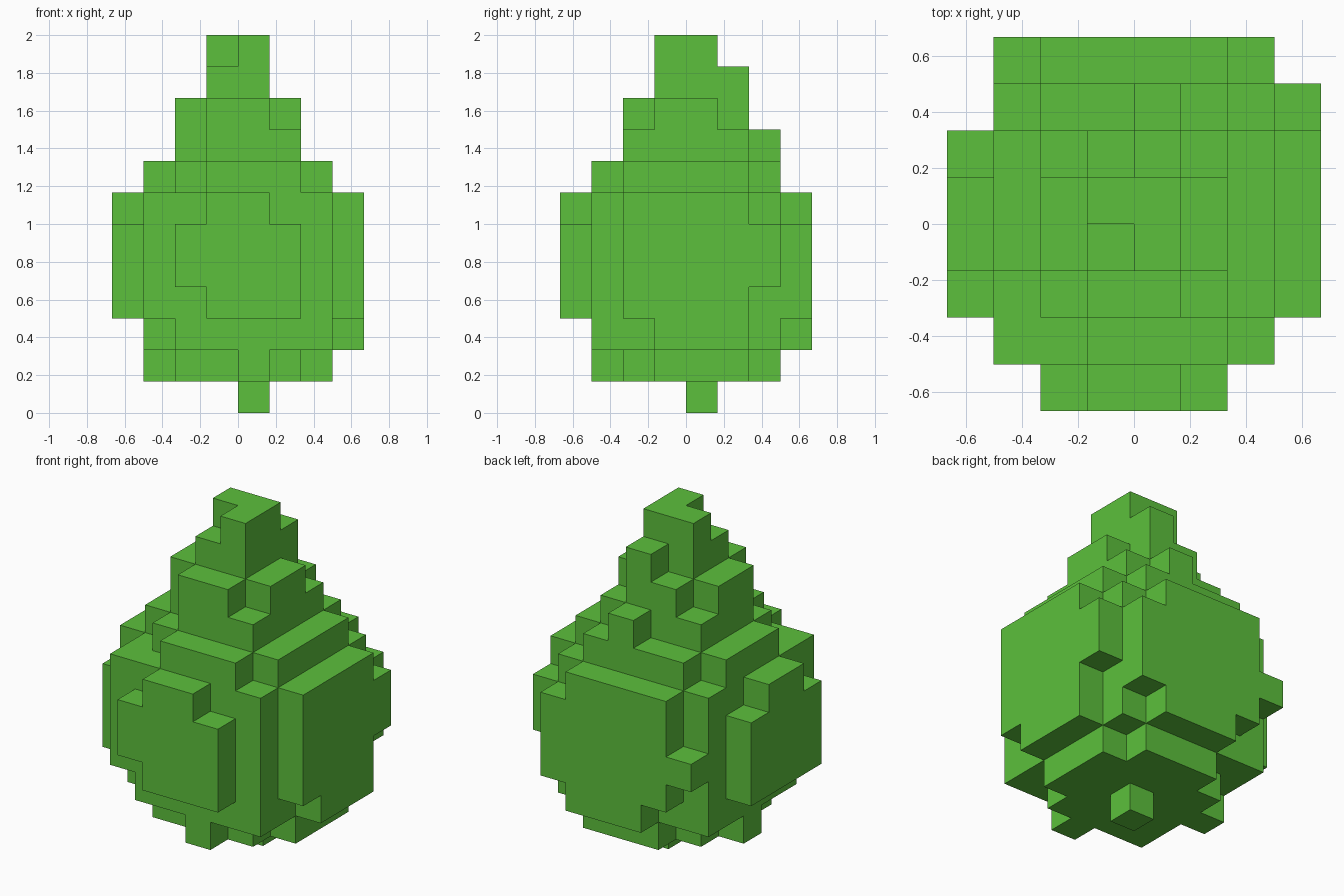
import bpy
import bmesh
from mathutils import Vector

UNIT = 2 / 12  # edge of one cube

default_cube = bpy.data.objects.get("Cube")
if default_cube:
    bpy.data.objects.remove(default_cube, do_unlink=True)

# One flat colour
leaf_green = bpy.data.materials.new("leaf_green")
leaf_green.use_nodes = True
leaf_green.diffuse_color = (0.107, 0.527, 0.045, 1)
leaf_green.node_tree.nodes["Principled BSDF"].inputs["Base Color"].default_value = leaf_green.diffuse_color

parts = {}


def block(part, xs, ys, zs):
    """Fill a box of cubes; each range is (start, end) on the cube grid."""
    cells = parts.setdefault(part, set())
    cells.update((x, y, z) for x in range(*xs) for y in range(*ys) for z in range(*zs))


def tier(part, zs, rows):
    """Stack rows of cubes; each row is (y range, x range)."""
    for ys, xs in rows:
        block(part, xs, ys, zs)


def panel(part, axis, depth, rows):
    """One-cube-thick side plate; each row is (z range, span along the side)."""
    layer = (depth, depth + 1)
    for zs, span in rows:
        if axis == "x":
            block(part, layer, span, zs)
        else:
            block(part, span, layer, zs)


def build(part, cells, occupied):
    """Make the outer skin of a part, leaving out faces hidden by other cubes."""
    bm = bmesh.new()
    for cell in cells:
        centre = Vector(cell) + Vector((0.5, 0.5, 0.5))
        for axis in range(3):
            for sign in (-1, 1):
                normal = Vector((0, 0, 0))
                normal[axis] = sign
                if tuple(int(c + n) for c, n in zip(cell, normal)) in occupied:
                    continue
                u = Vector((0, 0, 0))
                u[(axis + 1) % 3] = 0.5
                v = normal.cross(u)
                middle = centre + normal / 2
                corners = (middle - u - v, middle + u - v, middle + u + v, middle - u + v)
                bm.faces.new([bm.verts.new(c * UNIT) for c in corners])
    bmesh.ops.remove_doubles(bm, verts=bm.verts, dist=UNIT / 100)
    mesh = bpy.data.meshes.new(part)
    bm.to_mesh(mesh)
    bm.free()
    mesh.materials.append(leaf_green)
    bpy.context.scene.collection.objects.link(bpy.data.objects.new(part, mesh))


# Trunk stub and the underside of the foliage
block("trunk_stub", (0, 1), (0, 1), (0, 1))
tier("foliage_base", (1, 2), [
    ((-3, -2), (0, 1)),
    ((-2, -1), (-2, 2)),
    ((-1, 2), (-2, 3)),
    ((0, 1), (-3, 3)),
    ((2, 3), (-1, 2)),
])
tier("foliage_base", (2, 3), [
    ((-3, -2), (-2, 3)),
    ((-2, 3), (-3, 3)),
])

# Wide middle
block("foliage_core", (-3, 3), (-3, 3), (3, 7))

# Ragged plates on the four sides
panel("front_plate", "y", -4, [
    ((3, 4), (-1, 2)),
    ((4, 6), (-2, 2)),
    ((6, 7), (-1, 1)),
])
panel("back_plate", "y", 3, [
    ((2, 3), (-1, 2)),
    ((3, 6), (-2, 3)),
    ((4, 5), (-3, 3)),
    ((6, 7), (-2, 2)),
])
panel("left_plate", "x", 3, [
    ((2, 3), (-1, 2)),
    ((3, 7), (-2, 2)),
    ((4, 6), (-2, 3)),
])
panel("right_plate", "x", -4, [
    ((3, 6), (-2, 2)),
    ((6, 7), (-1, 1)),
])

# Shoulder above the middle
tier("foliage_shoulder", (7, 8), [
    ((-3, -2), (-1, 2)),
    ((-2, -1), (-2, 3)),
    ((-1, 2), (-3, 3)),
    ((2, 3), (-2, 2)),
])

# Narrow upper tiers
tier("foliage_upper", (8, 9), [
    ((-2, -1), (-1, 2)),
    ((-1, 2), (-2, 2)),
    ((2, 3), (0, 1)),
])
tier("foliage_upper", (9, 10), [
    ((-2, 2), (-1, 1)),
    ((-1, 1), (-2, 2)),
])

# Tip with one missing corner
tier("foliage_tip", (10, 11), [
    ((-1, 1), (-1, 1)),
    ((1, 2), (0, 1)),
])
tier("foliage_tip", (11, 12), [
    ((-1, 0), (0, 1)),
    ((0, 1), (-1, 1)),
])

occupied = set().union(*parts.values())
for name, cells in parts.items():
    build(name, cells, occupied)
